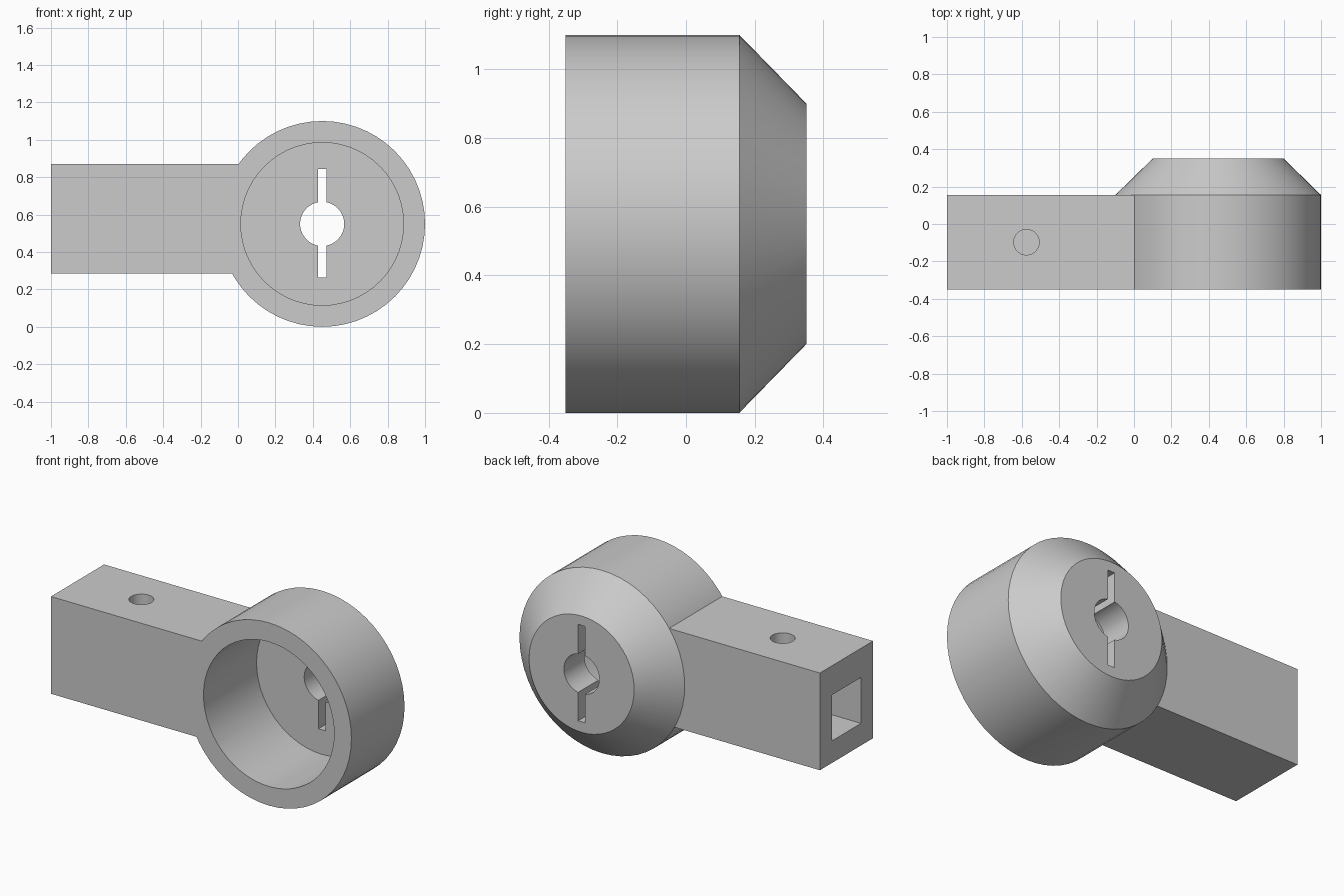
import bpy, bmesh, math
from mathutils import Matrix, Vector

if "Cube" in bpy.data.objects:
    bpy.data.objects.remove(bpy.data.objects["Cube"])

SEGMENTS = 56
CX, CZ = 0.45, 0.55            # hub axis, runs along y
FRONT, SHOULDER, BACK = -0.35, 0.155, 0.35
MID_Y = (FRONT + SHOULDER) / 2

grey = bpy.data.materials.new("plain grey")
grey.use_nodes = True
colour = (0.6, 0.6, 0.6, 1)
grey.diffuse_color = colour
grey.node_tree.nodes["Principled BSDF"].inputs["Base Color"].default_value = colour


def finish(name, bm):
    bmesh.ops.recalc_face_normals(bm, faces=bm.faces)
    mesh = bpy.data.meshes.new(name)
    bm.to_mesh(mesh)
    bm.free()
    mesh.materials.append(grey)
    obj = bpy.data.objects.new(name, mesh)
    bpy.context.collection.objects.link(obj)
    return obj


def box(name, low, high):
    low, high = Vector(low), Vector(high)
    bm = bmesh.new()
    place = Matrix.Translation((low + high) / 2) @ Matrix.Diagonal((high - low).to_4d())
    bmesh.ops.create_cube(bm, size=1, matrix=place)
    return finish(name, bm)


def lathe(name, profile):
    """Closed solid of (radius, y) rings around the hub axis."""
    bm = bmesh.new()
    rings = []
    for radius, y in profile:
        angles = [math.tau * i / SEGMENTS for i in range(SEGMENTS)]
        rings.append([bm.verts.new((CX + radius * math.cos(a), y, CZ + radius * math.sin(a)))
                      for a in angles])
    for a, b in zip(rings, rings[1:]):
        for i in range(SEGMENTS):
            j = (i + 1) % SEGMENTS
            bm.faces.new((a[i], a[j], b[j], b[i]))
    bm.faces.new(rings[0])
    bm.faces.new(rings[-1])
    return finish(name, bm)


def combine(target, tool, operation):
    mod = target.modifiers.new(tool.name, 'BOOLEAN')
    mod.object, mod.operation, mod.solver = tool, operation, 'EXACT'
    bpy.context.view_layer.objects.active = target
    bpy.ops.object.modifier_apply(modifier=mod.name)
    bpy.data.objects.remove(tool)


# Hub with chamfered back, joined to the square arm
holder = lathe("knob_holder", [(0.55, FRONT), (0.55, SHOULDER), (0.35, BACK)])
combine(holder, box("arm", (-1, FRONT, 0.285), (0.3, SHOULDER, 0.87)), 'UNION')

# Front bore, shaft hole and keyway slot
combine(holder, lathe("bore", [(0.435, FRONT - 0.1), (0.435, SHOULDER)]), 'DIFFERENCE')
combine(holder, lathe("shaft_hole", [(0.118, 0), (0.118, BACK + 0.1)]), 'DIFFERENCE')
combine(holder, box("keyway", (CX - 0.023, 0, 0.263), (CX + 0.023, BACK + 0.1, 0.843)), 'DIFFERENCE')

# Square socket in the arm end
combine(holder, box("socket", (-1.1, MID_Y - 0.138, 0.418), (-0.15, MID_Y + 0.138, 0.694)), 'DIFFERENCE')

# Screw hole from the top of the arm into the socket
bm = bmesh.new()
bmesh.ops.create_cone(bm, cap_ends=True, segments=SEGMENTS, radius1=0.068, radius2=0.068,
                      depth=0.4, matrix=Matrix.Translation((-0.575, MID_Y, 0.77)))
combine(holder, finish("screw_hole", bm), 'DIFFERENCE')

# Soft round walls with crisp edges
bpy.ops.object.select_all(action='DESELECT')
holder.select_set(True)
bpy.context.view_layer.objects.active = holder
bpy.ops.object.shade_smooth_by_angle(angle=math.radians(25))
